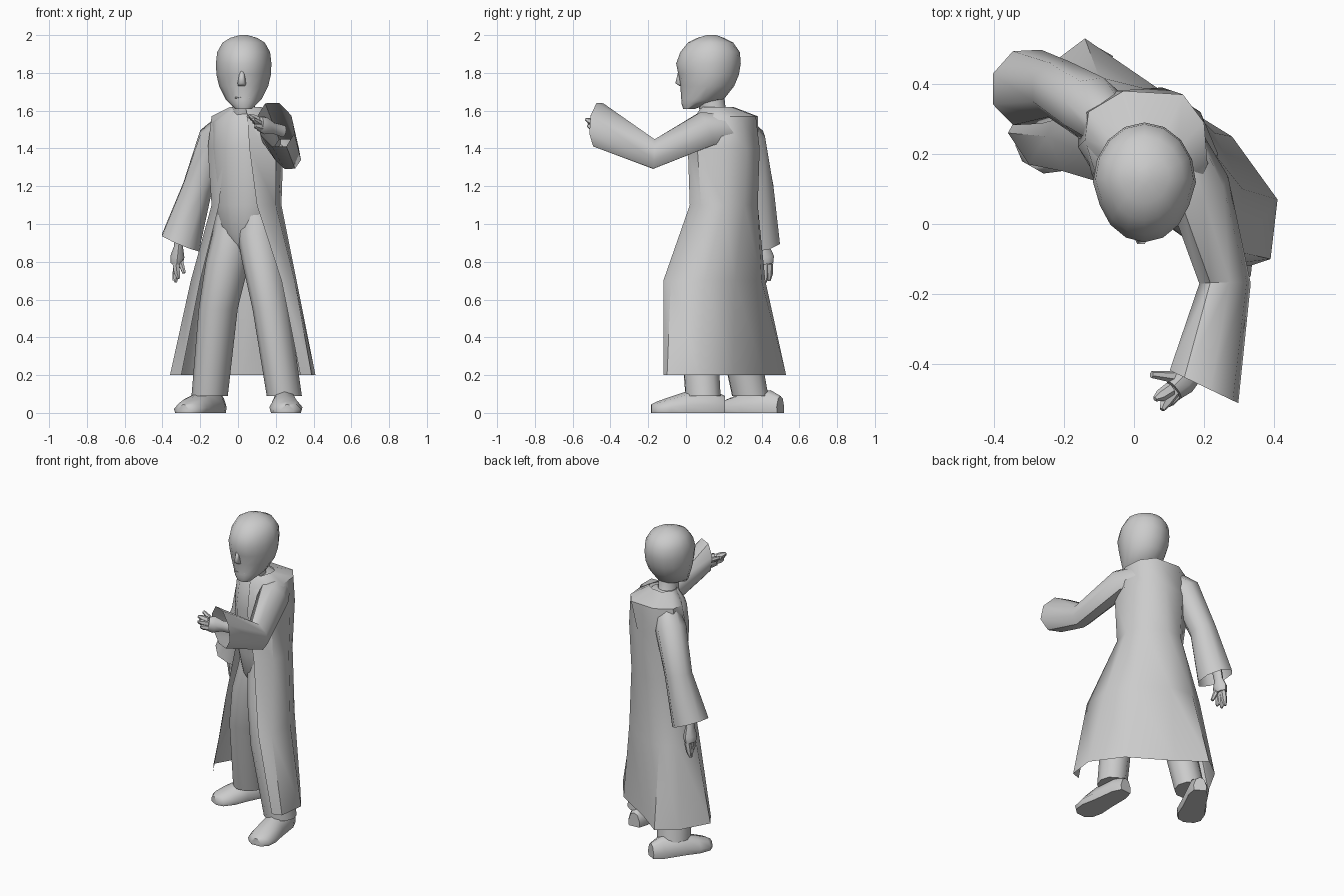
import bpy, bmesh, math
from mathutils import Vector

if "Cube" in bpy.data.objects:
    bpy.data.objects.remove(bpy.data.objects["Cube"])

grey = bpy.data.materials.new("plain_grey")
grey.use_nodes = True
grey.diffuse_color = (0.6, 0.6, 0.6, 1)
grey.node_tree.nodes["Principled BSDF"].inputs["Base Color"].default_value = (0.6, 0.6, 0.6, 1)


def skin(name, rings, closed=True, caps=(True, True), angle=50):
    """Bridge a stack of equally sized rings of points into one mesh object."""
    bm = bmesh.new()
    rows = [[bm.verts.new(p) for p in ring] for ring in rings]
    n = len(rows[0])
    for a, b in zip(rows, rows[1:]):
        for i in range(n if closed else n - 1):
            j = (i + 1) % n
            bm.faces.new((a[i], a[j], b[j], b[i]))
    if closed:
        for row, cap in zip((rows[0], rows[-1]), caps):
            if cap:
                bm.faces.new(row)
    bmesh.ops.recalc_face_normals(bm, faces=bm.faces)
    mesh = bpy.data.meshes.new(name)
    bm.to_mesh(mesh)
    bm.free()
    mesh.materials.append(grey)
    obj = bpy.data.objects.new(name, mesh)
    bpy.context.collection.objects.link(obj)
    bpy.ops.object.select_all(action="DESELECT")
    obj.select_set(True)
    bpy.context.view_layer.objects.active = obj
    bpy.ops.object.shade_smooth_by_angle(angle=math.radians(angle))
    return obj


def oval(x, y, z, rx, ry, turn=0, sides=12):
    """Level oval ring, turned about the vertical."""
    c, s = math.cos(turn), math.sin(turn)
    pts = []
    for i in range(sides):
        t = math.tau * i / sides
        u, v = rx * math.cos(t), ry * math.sin(t)
        pts.append((x + u * c - v * s, y + u * s + v * c, z))
    return pts


def tube(name, path, radii, end=None, sides=8, caps=(True, True), flat=1.0, twist=0.0):
    """Limb that follows a path; end sets the direction of the last ring."""
    path = [Vector(p) for p in path]
    rings = []
    for i, p in enumerate(path):
        n = (path[min(i + 1, len(path) - 1)] - path[max(i - 1, 0)]).normalized()
        if end and i == len(path) - 1:
            n = Vector(end).normalized()
        a = n.cross(Vector((1, 0, 0))).normalized()
        b = n.cross(a)
        u = a * math.cos(twist) + b * math.sin(twist)
        v = n.cross(u)
        ring = []
        for k in range(sides):
            t = math.tau * k / sides
            ring.append(p + radii[i] * (u * math.cos(t) + v * math.sin(t) * flat))
        rings.append(ring)
    return skin(name, rings, caps=caps)


TURN = math.radians(-35)

# Torso and neck
skin("torso", [oval(0.04, 0.2, 0.85, 0.07, 0.06, TURN),
               oval(0.04, 0.2, 0.95, 0.14, 0.12, TURN),
               oval(0.04, 0.2, 1.1, 0.17, 0.15, TURN),
               oval(0.04, 0.2, 1.4, 0.19, 0.165, TURN),
               oval(0.03, 0.2, 1.54, 0.18, 0.14, TURN),
               oval(0.03, 0.18, 1.61, 0.08, 0.08, TURN)])
skin("neck", [oval(0.03, 0.17, 1.55, 0.075, 0.08), oval(0.03, 0.14, 1.61, 0.06, 0.07),
              oval(0.03, 0.13, 1.7, 0.06, 0.07)])

# Head: height, front, back, half width
head = [(1.61, -0.015, 0.05, 0.045), (1.64, -0.025, 0.12, 0.075), (1.66, -0.025, 0.2, 0.095),
        (1.73, -0.03, 0.255, 0.13), (1.79, -0.04, 0.28, 0.144), (1.85, -0.052, 0.29, 0.147),
        (1.91, -0.03, 0.285, 0.14), (1.96, 0.01, 0.25, 0.112), (1.985, 0.06, 0.2, 0.072),
        (2.0, 0.11, 0.16, 0.02)]
rings = []
for z, front, back, half in head:
    mid = (front + back) / 2
    ring = oval(0.03, mid, z, half, (back - front) / 2, sides=16)
    rings.append([(0.03 + (x - 0.03) * (0.94 if y < mid - 0.01 else 1), y, z) for x, y, z in ring])
skin("head", rings)

# Face
skin("nose", [oval(0.02, -0.025, 1.73, 0.02, 0.01, sides=6),
              oval(0.02, -0.035, 1.745, 0.022, 0.025, sides=6),
              oval(0.022, -0.034, 1.81, 0.012, 0.008, sides=6)], angle=80)
tube("lips", [(-0.015, -0.014, 1.668), (0.02, -0.025, 1.672), (0.06, -0.014, 1.668)],
     [0.005, 0.01, 0.005])

# Long open robe: rows from hem to collar, points from right front edge round the back
robe = {
    0.2: [(-.3, .17), (-.36, .26), (-.26, .44), (-.14, .53), (.02, .41), (.28, .25), (.41, .07),
          (.39, -.1), (.33, -.12)],
    0.7: [(-.2, .15), (-.25, .25), (-.2, .37), (-.1, .42), (.05, .4), (.23, .26), (.31, .1),
          (.3, -.08), (.23, -.12)],
    1.1: [(-.1, .12), (-.14, .2), (-.13, .3), (-.05, .37), (.06, .38), (.18, .31), (.23, .2),
          (.2, .08), (.1, .02)],
    1.4: [(-.07, .09), (-.16, .22), (-.16, .32), (-.06, .38), (.08, .39), (.19, .32), (.24, .2),
          (.2, .06), (.06, .01)],
    1.57: [(-.04, .11), (-.14, .24), (-.13, .32), (-.03, .38), (.14, .37), (.2, .29), (.21, .17),
           (.17, .08), (.05, .05)],
    1.62: [(-.01, .1), (-.04, .16), (-.04, .21), (.01, .25), (.08, .24), (.12, .21), (.12, .17),
           (.1, .1), (.04, .08)],
}
skin("robe", [[(x, y, z) for x, y in row] for z, row in robe.items()], closed=False)

# Sleeves, open at the cuffs
tube("left_sleeve", [(0.13, 0.23, 1.51), (0.185, 0.1, 1.5), (0.26, -0.17, 1.37), (0.2, -0.465, 1.525)],
     [0.085, 0.105, 0.088, 0.13], end=(-0.43, -0.9, 0), caps=(True, False), flat=0.8, twist=0.5)
tube("right_sleeve", [(-0.05, 0.27, 1.53), (-0.12, 0.33, 1.45), (-0.215, 0.385, 1.19),
                      (-0.305, 0.39, 0.9)],
     [0.07, 0.095, 0.085, 0.115], end=(-0.4, 0.1, -0.95), caps=(True, False), twist=0.39)


def hand(name, wrist, palm, spread, tips, thumb):
    """Forearm stub, palm, curled fingers and thumb."""
    wrist, palm, spread = Vector(wrist), Vector(palm), Vector(spread)
    start = wrist + (wrist - palm) * 0.9
    tube(name, [start, wrist, wrist.lerp(palm, 0.6), palm], [0.035, 0.032, 0.05, 0.042], flat=0.75)
    for i, tip in enumerate(tips):
        root = palm + spread * (i - 1)
        bend = root.lerp(Vector(tip), 0.5) + (palm - wrist) * 0.1
        tube(f"{name}_finger_{i + 1}", [root, bend, tip], [0.02, 0.018, 0.008], sides=6)
    tube(f"{name}_thumb", [wrist.lerp(palm, 0.4), thumb], [0.022, 0.01], sides=6)


hand("left_hand", (0.18, -0.42, 1.51), (0.115, -0.475, 1.53), (0.01, -0.005, -0.02),
     [(0.06, -0.5, 1.575), (0.08, -0.53, 1.555), (0.09, -0.52, 1.52)], (0.05, -0.43, 1.575))
hand("right_hand", (-0.315, 0.41, 0.88), (-0.325, 0.42, 0.79), (0.004, 0.022, 0),
     [(-0.315, 0.395, 0.71), (-0.33, 0.42, 0.69), (-0.34, 0.44, 0.7)], (-0.285, 0.385, 0.74))

# Trouser legs, running up inside the waist
legs = {"left": [(0.1, 0.16, 1.08, 0.09), (0.105, 0.15, 0.95, 0.107), (0.13, 0.11, 0.8, 0.105),
                 (0.175, 0.06, 0.55, 0.095), (0.245, 0.09, 0.09, 0.09)],
        "right": [(-0.02, 0.24, 1.08, 0.09), (-0.025, 0.24, 0.95, 0.107), (-0.055, 0.23, 0.8, 0.112),
                  (-0.105, 0.25, 0.55, 0.1), (-0.15, 0.34, 0.09, 0.093)]}
for side, rows in legs.items():
    skin(f"{side}_trouser_leg", [oval(x, y, z, r, r * 1.1, TURN, 10) for x, y, z, r in rows])

# Shoes: distance along the sole, half width, height
shoe = [(0, 0.04, 0.09), (0.06, 0.065, 0.12), (0.2, 0.075, 0.115), (0.29, 0.088, 0.085),
        (0.36, 0.075, 0.06), (0.39, 0.035, 0.045)]
for side, heel, toe in (("left", (0.235, 0.205), (0.26, -0.18)), ("right", (-0.095, 0.5), (-0.29, 0.16))):
    heel = Vector((*heel, 0))
    ahead = (Vector((*toe, 0)) - heel).normalized()
    across = ahead.cross(Vector((0, 0, 1)))
    outline = [(-0.9, 0), (-1, 0.35), (-0.6, 0.85), (0, 1), (0.6, 0.85), (1, 0.35), (0.9, 0)]
    skin(f"{side}_shoe", [[heel + ahead * d + across * w * u + Vector((0, 0, h * v))
                           for u, v in outline] for d, w, h in shoe])
